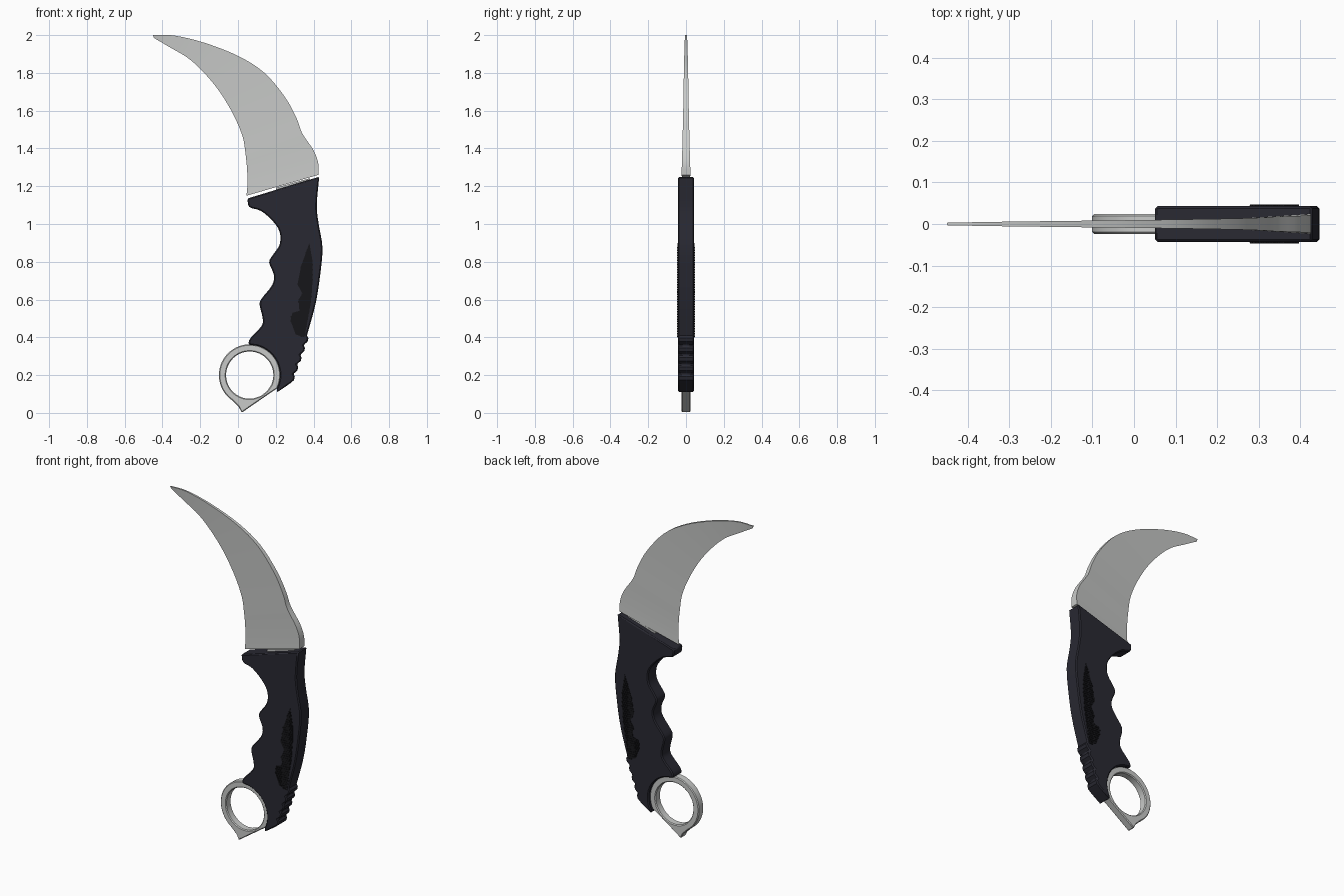
import bpy, bmesh, math
from mathutils import Vector
from mathutils.geometry import interpolate_bezier

cube = bpy.data.objects.get("Cube")
if cube:
    bpy.data.objects.remove(cube, do_unlink=True)


def material(name, rgb, rough):
    m = bpy.data.materials.new(name)
    m.use_nodes = True
    m.diffuse_color = (*rgb, 1)
    node = m.node_tree.nodes["Principled BSDF"]
    node.inputs["Base Color"].default_value = (*rgb, 1)
    node.inputs["Roughness"].default_value = rough
    return m


steel = material("brushed steel", (0.58, 0.59, 0.58), 0.4)
black = material("black handle", (0.022, 0.022, 0.032), 0.6)
rubber = material("dark grip rubber", (0.008, 0.008, 0.010), 0.8)


def smooth(points, steps=4):
    """Smooth curve through 2D points."""
    p = [Vector(q) for q in points]
    p = [2 * p[0] - p[1]] + p + [2 * p[-1] - p[-2]]
    out = []
    for a, b, c, d in zip(p, p[1:], p[2:], p[3:]):
        out += interpolate_bezier(b, b + (c - a) / 6, c - (d - b) / 6, c, steps + 1)[:-1]
    return [Vector((v[0], v[1])) for v in out] + [p[-2]]


def finish(name, bm, mat, bevel=0):
    bmesh.ops.recalc_face_normals(bm, faces=bm.faces)
    mesh = bpy.data.meshes.new(name)
    bm.to_mesh(mesh)
    bm.free()
    mesh.materials.append(mat)
    obj = bpy.data.objects.new(name, mesh)
    bpy.context.collection.objects.link(obj)
    bpy.ops.object.select_all(action='DESELECT')
    obj.select_set(True)
    bpy.context.view_layer.objects.active = obj
    bpy.ops.object.shade_smooth_by_angle(angle=math.radians(30))
    if bevel:
        mod = obj.modifiers.new("edge chamfer", 'BEVEL')
        mod.width, mod.segments = bevel, 1
        mod.limit_method, mod.angle_limit = 'ANGLE', math.radians(60)
    return obj


def slab(name, outline, y0, y1, mat, bevel=0):
    """Extrude an x-z outline between two depths."""
    bm = bmesh.new()
    face = bm.faces.new([bm.verts.new((x, y0, z)) for x, z in outline])
    new = bmesh.ops.extrude_face_region(bm, geom=[face])["geom"]
    bmesh.ops.translate(bm, vec=(0, y1 - y0, 0),
                        verts=[v for v in new if isinstance(v, bmesh.types.BMVert)])
    return finish(name, bm, mat, bevel)


# Blade: wedge with a thick spine and a sharp inner edge, thinning to the tip
spine = smooth([(.425, 1.26), (.425, 1.32), (.40, 1.39), (.34, 1.48), (.31, 1.56),
                (.25, 1.67), (.14, 1.80), (0, 1.89), (-.18, 1.96), (-.34, 1.998), (-.45, 2)])
edge = smooth([(.045, 1.15), (.05, 1.21), (.048, 1.29), (.04, 1.37), (.025, 1.46),
               (-.02, 1.57), (-.09, 1.69), (-.17, 1.79), (-.26, 1.875), (-.36, 1.935), (-.445, 1.985)])
bm = bmesh.new()
rows = []
for i, (s, e) in enumerate(zip(spine, edge)):
    w = 0.024 - 0.021 * i / (len(spine) - 1)
    rows.append([bm.verts.new((s.x, -w, s.y)), bm.verts.new((e.x, 0, e.y)),
                 bm.verts.new((s.x, w, s.y))])
for a, b in zip(rows, rows[1:]):
    for j in range(3):
        k = (j + 1) % 3
        bm.faces.new((a[j], a[k], b[k], b[j]))
bm.faces.new(rows[0])
bm.faces.new(rows[-1])
finish("blade", bm, steel)

# Tang joining the blade to the handle
slab("tang", [(.20, 1.12), (.38, 1.17), (.38, 1.242), (.20, 1.192)], -.01, .01, steel)

# Handle: finger grooves, cradle for the ring, serrated heel, smooth back
RING = Vector((.062, .2))
R_IN, R_OUT = .125, .163


def on_ring(deg, r):
    a = math.radians(deg)
    return RING + r * Vector((math.cos(a), math.sin(a)))


grooves = smooth([(.05, 1.135), (.06, 1.09), (.12, 1.07), (.18, 1.02), (.22, .96), (.22, .89),
                  (.18, .83), (.165, .795), (.19, .73), (.18, .675), (.125, .605), (.115, .57),
                  (.13, .505), (.125, .46), (.065, .395), (.055, .362)], 3)
cradle = [on_ring(d, R_OUT - .003) for d in range(75, -26, -10)]
heel_a, heel_b = Vector((.275, .155)), Vector((.365, .41))
teeth = 5
heel = []
for i in range(teeth):
    for t, out in ((0, 0), (.45, .014), (.8, .012)):
        q = heel_a.lerp(heel_b, (i + t) / teeth)
        heel.append(q + out * Vector((.94, -.34)))
back = smooth([heel_b, (.41, .575), (.435, .73), (.447, .875), (.427, 1.0), (.417, 1.1), (.43, 1.25)])
slab("handle", grooves + cradle + [Vector((.205, .108))] + heel + back, -.043, .043, black, .006)

# Textured grip pads: thin plate and rows of small studs on both sides
pad = [(.378, .90), (.395, .80), (.395, .70), (.385, .58), (.352, .40), (.305, .415), (.278, .49),
       (.288, .53), (.325, .54), (.32, .60), (.342, .63), (.315, .68), (.335, .78)]


def inside(x, z):
    hit = False
    for (ax, az), (bx, bz) in zip(pad, pad[1:] + pad[:1]):
        if (az > z) != (bz > z) and x < ax + (z - az) * (bx - ax) / (bz - az):
            hit = not hit
    return hit


PITCH = .013
for side, label in ((-1, "front"), (1, "back")):
    slab(label + "_grip_pad", pad, side * .040, side * .0445, rubber)
    bm = bmesh.new()
    for r in range(45):
        for c in range(12):
            x, z = .27 + (c + .5 * (r % 2)) * PITCH, .38 + r * PITCH
            if inside(x, z):
                stud = bmesh.ops.create_cube(bm, size=.008)["verts"]
                for v in stud:
                    v.co += Vector((x, side * .0435, z))
    finish(label + "_grip_studs", bm, rubber)

# Finger ring with a pointed spur at the bottom
outer = [on_ring(d, R_OUT) for d in range(-25, 236, 5)]
outer += [Vector(p) for p in ((-.012, .048), (.005, .03), (.02, .001), (.05, .022), (.09, .05), (.13, .077), (.17, .105))]
bm = bmesh.new()
loops = []
for p in outer:
    q = RING + (p - RING).normalized() * R_IN
    loops.append([bm.verts.new((v.x, y, v.y)) for v, y in
                  ((p, -.024), (p, .024), (q, .024), (q, -.024))])
for a, b in zip(loops, loops[1:] + loops[:1]):
    for j in range(4):
        k = (j + 1) % 4
        bm.faces.new((a[j], a[k], b[k], b[j]))
finish("finger_ring", bm, steel, .005)
